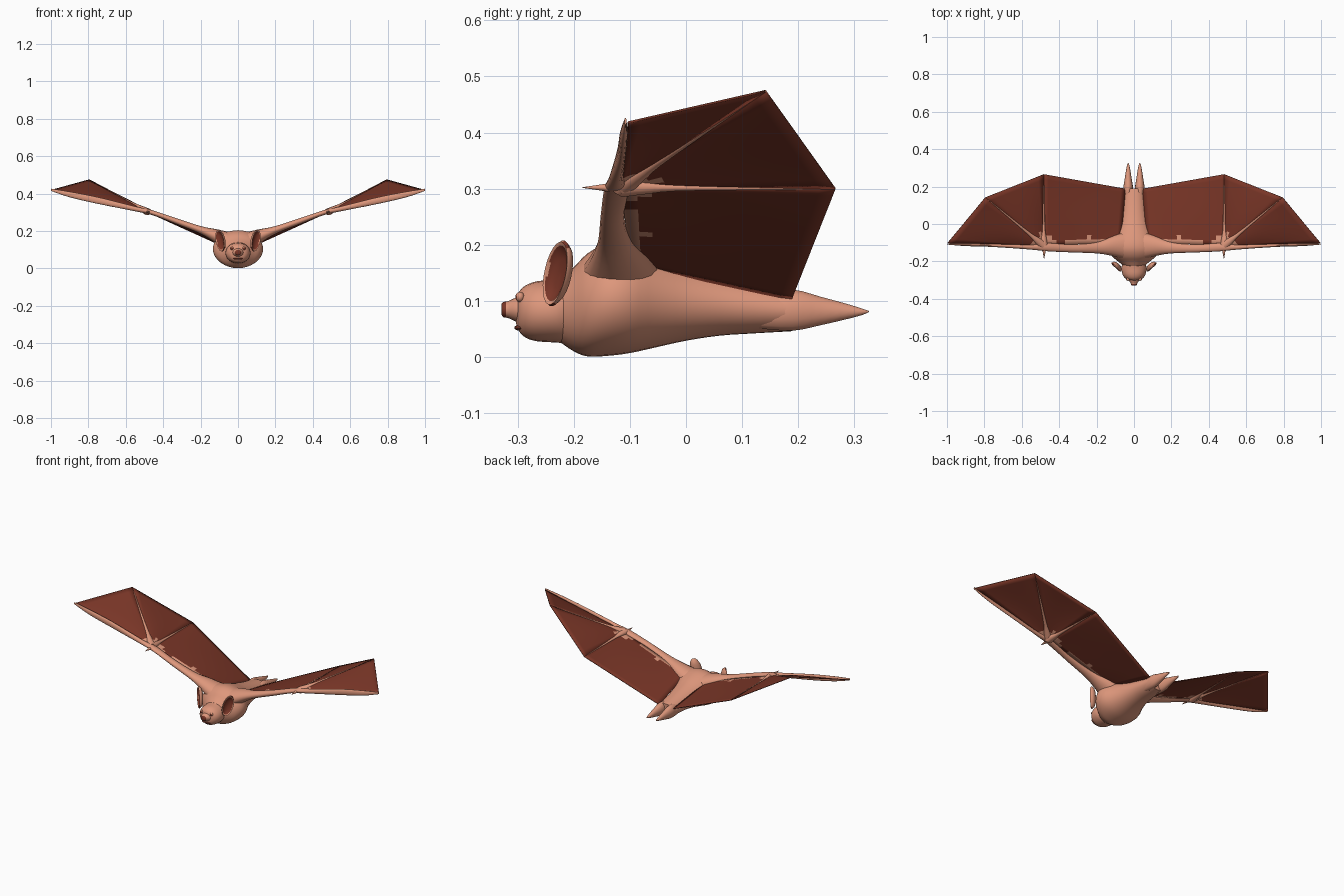
import bpy, bmesh, math
from mathutils import Vector as V

if "Cube" in bpy.data.objects:
    bpy.data.objects.remove(bpy.data.objects["Cube"])


def material(name, rgb):
    m = bpy.data.materials.new(name)
    m.diffuse_color = (*rgb, 1)
    m.use_nodes = True
    m.node_tree.nodes["Principled BSDF"].inputs["Base Color"].default_value = m.diffuse_color
    return m


SKIN = material("skin", (0.73, 0.31, 0.20))
BROWN = material("membrane_brown", (0.19, 0.036, 0.02))


def finish(name, bm, mirror=False, brown_rule=None, thickness=0, angle=50):
    """Turn a bmesh into a smooth object, brown where the rule says so."""
    if not thickness:
        bmesh.ops.recalc_face_normals(bm, faces=bm.faces)
    bm.normal_update()
    for f in bm.faces:
        f.material_index = int(bool(brown_rule and brown_rule(f)))
    me = bpy.data.meshes.new(name)
    bm.to_mesh(me)
    bm.free()
    me.materials.append(SKIN)
    me.materials.append(BROWN)
    ob = bpy.data.objects.new(name, me)
    bpy.context.collection.objects.link(ob)
    bpy.ops.object.select_all(action='DESELECT')
    ob.select_set(True)
    bpy.context.view_layer.objects.active = ob
    bpy.ops.object.shade_smooth_by_angle(angle=math.radians(angle))
    if thickness:
        s = ob.modifiers.new("thickness", 'SOLIDIFY')
        s.thickness, s.offset = thickness, 0
    if mirror:
        ob.modifiers.new("mirror", 'MIRROR')
    return ob


def smooth_path(rows, steps):
    """Catmull-Rom interpolation of section tuples."""
    rows = [rows[0]] + list(rows) + [rows[-1]]
    out = []
    for a, b, c, d in zip(rows, rows[1:], rows[2:], rows[3:]):
        for k in range(steps):
            t = k / steps
            out.append([0.5 * (2*q + (r-p)*t + (2*p-5*q+4*r-s)*t*t + (3*q-p-3*r+s)*t**3)
                        for p, q, r, s in zip(a, b, c, d)])
    return out + [list(rows[-1])]


def loft(name, rings, sides=20, **kw):
    """Skin elliptical rings given as (centre, half axis, half axis)."""
    bm = bmesh.new()
    loops = []
    for c, u, w in rings:
        loops.append([bm.verts.new(c + u*math.cos(2*math.pi*i/sides) + w*math.sin(2*math.pi*i/sides))
                      for i in range(sides)])
    for a, b in zip(loops, loops[1:]):
        for i in range(sides):
            j = (i+1) % sides
            bm.faces.new((a[i], a[j], b[j], b[i]))
    bm.faces.new(loops[0])
    bm.faces.new(loops[-1])
    return finish(name, bm, **kw)


def along_y(name, rows, x=0, steps=3, sides=24, **kw):
    """Rows: y, half width, bottom z, top z."""
    rings = [(V((x, y, (lo+hi)/2)), V((hw, 0, 0)), V((0, 0, (hi-lo)/2)))
             for y, hw, lo, hi in smooth_path(rows, steps)]
    return loft(name, rings, sides, **kw)


# body, head, snout and nose
along_y("body", [(-0.225, .055, .027, .14), (-0.2, .085, .010, .16), (-0.175, .115, .001, .185),
                 (-0.14, .133, .002, .202), (-0.10, .13, .007, .202), (-0.05, .105, .018, .187),
                 (0, .085, .029, .168), (.06, .07, .038, .15), (.12, .062, .042, .135),
                 (.19, .055, .046, .12)], sides=32)
along_y("head", [(-.19, .05, .03, .14), (-.21, .06, .025, .142), (-.235, .067, .026, .138),
                 (-.265, .063, .028, .135), (-.285, .052, .034, .128), (-.297, .036, .045, .117),
                 (-.303, .015, .06, .1)])
along_y("snout", [(-.285, .035, .055, .112), (-.303, .027, .063, .106), (-.316, .018, .069, .1),
                  (-.321, .016, .07, .099)])
along_y("nose", [(-.318, .016, .07, .099), (-.326, .0155, .071, .098), (-.329, .011, .076, .094)], steps=2)

bpy.data.objects["nose"].data.polygons.foreach_set(
    "material_index", [1] * len(bpy.data.objects["nose"].data.polygons))


def ellipsoid(name, centre, size, **kw):
    bm = bmesh.new()
    bmesh.ops.create_uvsphere(bm, u_segments=14, v_segments=10, radius=1)
    for v in bm.verts:
        v.co = V(centre) + V([a*b for a, b in zip(v.co, size)])
    return finish(name, bm, **kw)


# mouth and eyes
ellipsoid("mouth", (0, -.297, .052), (.028, .009, .005), brown_rule=lambda f: True)
ellipsoid("eyes", (.033, -.296, .107), (.009, .008, .009), mirror=True,
          brown_rule=lambda f: f.normal.y < -.75)

# cupped ears with a brown inner face
up = V((.2, .22, .95)).normalized()
n = V((.65, -.75, 0))
n = (n - up*n.dot(up)).normalized()
side = up.cross(n)
cup = [(.05, -.02), (.5, -.018), (.85, -.011), (1, 0), (.95, .006), (.84, .004), (.8, 0), (.45, -.006), (.03, -.008)]
loft("ears", [(V((.094, -.229, .149)) + n*d, side*.03*r, up*.061*r) for r, d in cup], 24,
     mirror=True, brown_rule=lambda f: f.normal.dot(n) > .3 and
     (f.calc_center_median() - V((.094, -.229, .149))).dot(n) < .003)

# pointed hind feet
along_y("hind_feet", [(.13, .02, .05, .115), (.19, .026, .046, .121), (.24, .019, .056, .108),
                      (.29, .011, .068, .094), (.315, .006, .075, .086), (.326, .001, .08, .082)],
        x=.031, sides=14, mirror=True)

# arm running into the bladed leading finger: x, y, z, half depth, half height
arm = [(.05, -.115, .14, .075, .055), (.12, -.118, .172, .052, .038), (.2, -.127, .205, .03, .021),
       (.33, -.131, .252, .021, .016), (.46, -.124, .298, .022, .013), (.55, -.124, .318, .013, .013),
       (.75, -.115, .363, .008, .018), (.9, -.111, .395, .007, .015), (1, -.108, .42, .002, .006)]
loft("arms", [(V((x, y, z)), V((0, a, 0)), V((0, 0, b))) for x, y, z, a, b in smooth_path(arm, 4)],
     16, mirror=True)

WRIST = V((.485, -.115, .303))
TIP_A, TIP_B, TIP_C = V((.482, .266, .3)), V((.795, .142, .474)), V((.998, -.103, .418))


def spike(name, start, end, profile):
    """Tapered spike: profile lists (fraction, radius)."""
    d = (end - start).normalized()
    u = d.cross(V((0, 0, 1))).normalized()
    w = u.cross(d)
    loft(name, [(start.lerp(end, t), u*r, w*r*.8) for t, r in smooth_path(profile, 3)], 10, mirror=True)


taper = [(0, .024), (.12, .016), (.25, .009), (.6, .005), (1, .002)]
spike("rear_fingers", WRIST, TIP_A, taper)
spike("middle_fingers", WRIST, TIP_B, taper)
spike("thumb_claws", V((.48, -.115, .302)), V((.481, -.184, .302)), [(0, .017), (.4, .009), (1, .001)])


def brown_area(f):
    """Skin reaches over the membrane near the arm and the wrist."""
    c = f.calc_center_median()
    by_arm = c.x < .36 and c.y < -.07 - .1*abs(c.x - .23)
    return not (by_arm or (c - WRIST).length < .065)


def membrane(name, a0, a1, b0, b1, nu, nv, billow):
    """Panel between the line a0-a1 and the line b0-b1, bulging upward."""
    bm = bmesh.new()
    g = []
    for i in range(nu + 1):
        s = i / nu
        p, q = a0.lerp(b0, s), a1.lerp(b1, s)
        g.append([bm.verts.new(p.lerp(q, j/nv) + V((0, 0, 4*billow*s*(1-s)*math.sin(math.pi*j/nv))))
                  for j in range(nv + 1)])
    for i in range(nu):
        for j in range(nv):
            bm.faces.new((g[i][j], g[i+1][j], g[i+1][j+1], g[i][j+1]))
    bmesh.ops.remove_doubles(bm, verts=bm.verts, dist=1e-5)
    finish(name, bm, mirror=True, brown_rule=brown_area, thickness=.004)


# wing membrane panels
membrane("inner_membrane", V((.07, -.1, .165)), V((.045, .188, .102)), WRIST, TIP_A, 18, 14, .006)
membrane("middle_membrane", WRIST, TIP_A, WRIST, TIP_B, 10, 14, .008)
membrane("outer_membrane", WRIST, TIP_B, WRIST, TIP_C, 10, 14, .008)
